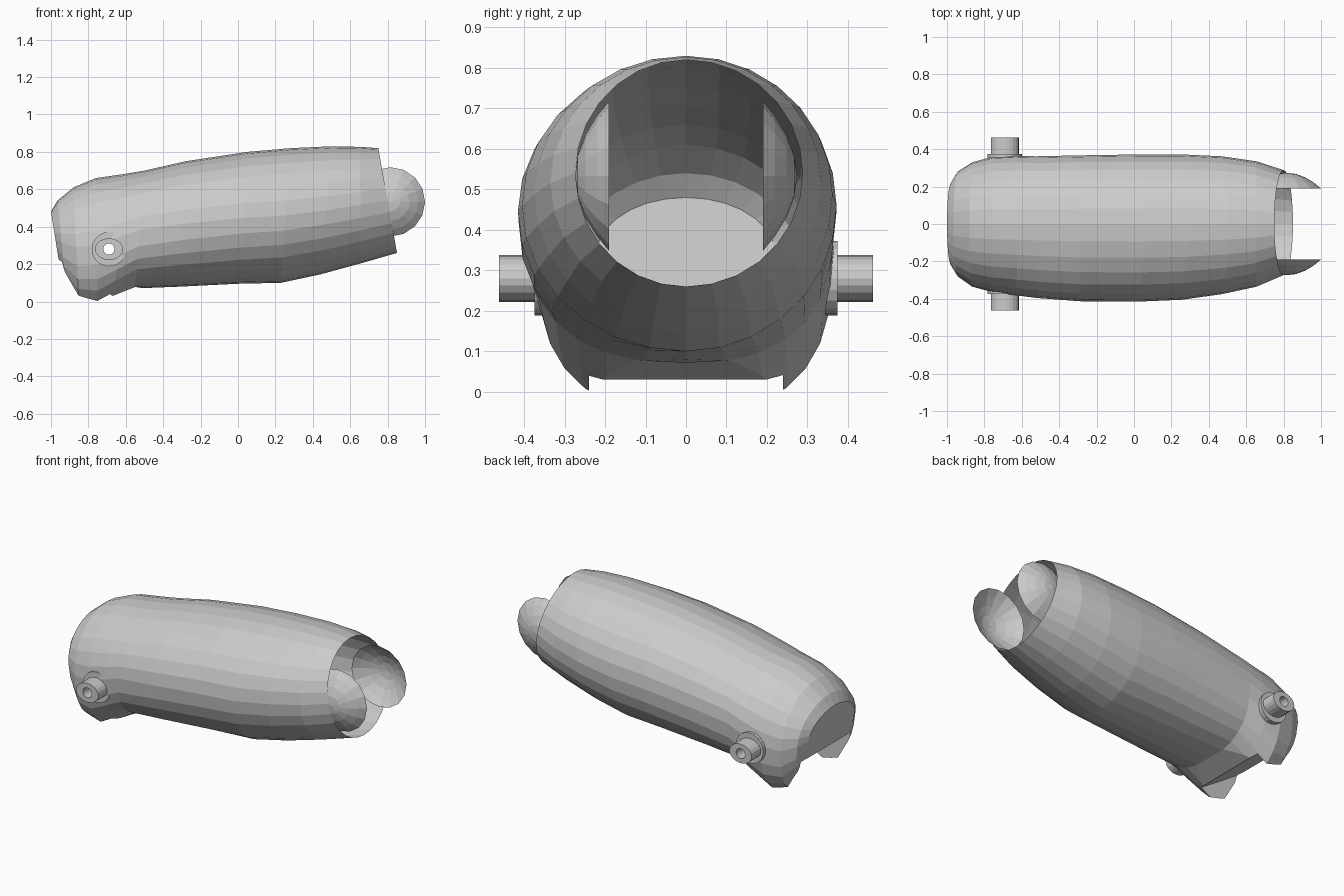
import bpy, bmesh
from math import sin, cos, pi, hypot

if "Cube" in bpy.data.objects:
    bpy.data.objects.remove(bpy.data.objects["Cube"])

PIN_X, PIN_Z = -0.69, 0.28


def make_object(name, bm):
    bmesh.ops.recalc_face_normals(bm, faces=bm.faces)
    mesh = bpy.data.meshes.new(name)
    bm.to_mesh(mesh)
    bm.free()
    obj = bpy.data.objects.new(name, mesh)
    bpy.context.collection.objects.link(obj)
    return obj


def power(v, p):
    return (1 if v >= 0 else -1) * abs(v) ** p


def skin(bm, rings):
    for a, b in zip(rings, rings[1:]):
        n = len(a)
        for i in range(n):
            bm.faces.new((a[i], a[(i + 1) % n], b[(i + 1) % n], b[i]))


def subtract(target, cutter):
    mod = target.modifiers.new("cut", 'BOOLEAN')
    mod.operation = 'DIFFERENCE'
    mod.solver = 'EXACT'
    mod.object = cutter
    bpy.context.view_layer.objects.active = target
    bpy.ops.object.modifier_apply(modifier=mod.name)
    cutter.hide_render = True
    bpy.data.objects.remove(cutter)


def turned(bm, profile, n=20):
    """Profile of (rx, rz, y) swept around the pin axis."""
    rings = []
    for rx, rz, y in profile:
        rings.append([bm.verts.new((PIN_X + rx * cos(2 * pi * i / n), y,
                                    PIN_Z + rz * sin(2 * pi * i / n))) for i in range(n)])
    skin(bm, rings)
    return rings


# Forearm shell: top x, top z, bottom x, bottom z, front width, back width, lower squareness
sections = [
    (-1.00, .48, -.955, .20, .22, .22, 2.8),
    (-.965, .54, -.92, .09, .28, .28, 2.8),
    (-.88, .61, -.85, -.03, .335, .33, 2.6),
    (-.76, .66, -.75, -.055, .365, .36, 2.5),
    (-.62, .68, -.66, .005, .38, .365, 2.5),
    (-.50, .70, -.55, .07, .395, .362, 2.4),
    (-.28, .75, -.30, .08, .413, .367, 2.2),
    (.05, .80, .00, .095, .415, .372, 2.1),
    (.28, .82, .23, .10, .405, .372, 2.0),
    (.50, .83, .44, .145, .375, .362, 2.0),
    (.65, .827, .66, .205, .335, .335, 2.0),
    (.75, .82, .85, .26, .273, .288, 2.0),
]
SIDES = 28
bm = bmesh.new()
rings = []
for xt, zt, xb, zb, wf, wb, e in sections:
    ring = []
    for i in range(SIDES):
        a = 2 * pi * i / SIDES
        p = 2 / e if sin(a) < 0 else 1
        c, s = power(cos(a), p), power(sin(a), p)
        t = (1 + s) / 2
        ring.append(bm.verts.new((xb + (xt - xb) * t, c * (wb if c > 0 else wf),
                                  zb + (zt - zb) * t)))
    rings.append(ring)
skin(bm, rings)
bm.faces.new(rings[0])
bm.faces.new(rings[-1])
shell = make_object("forearm_shell", bm)

# Slot between the two elbow lobes
bm = bmesh.new()
outline = [(-1.2, .386), (-.67, .03), (-.55, .078), (-.50, .07), (-.50, -.3), (-1.2, -.3)]
ends = [[bm.verts.new((x, y, z)) for x, z in outline] for y in (-.24, .24)]
skin(bm, ends)
for r in ends:
    bm.faces.new(r)
subtract(shell, make_object("slot_cutter", bm))

# Pin hole through both walls
bm = bmesh.new()
ends = turned(bm, [(.03, .03, -.6), (.03, .03, .6)])
for r in ends:
    bm.faces.new(r)
subtract(shell, make_object("hole_cutter", bm))

# Open the wrist end and the bore inside the shell
bm = bmesh.new()
bm.from_mesh(shell.data)
drop = []
for f in bm.faces:
    wrist = all(abs(v.co.x - (.85 - (v.co.z - .26) * .1 / .56)) < .004 for v in f.verts)
    bore = all(hypot(v.co.x - PIN_X, v.co.z - PIN_Z) < .035 for v in f.verts)
    if wrist or bore:
        drop.append(f)
bmesh.ops.delete(bm, geom=drop, context='FACES')
bm.to_mesh(shell.data)
bm.free()

for side, label in ((-1, "front"), (1, "back")):
    # Hollow elbow pin
    bm = bmesh.new()
    turned(bm, [(rx, rz, side * y) for rx, rz, y in
                ((.03, .03, .34), (.03, .03, .462), (.075, .058, .462), (.075, .058, .34))])
    make_object(label + "_elbow_pin", bm)

    # Washer around the pin
    bm = bmesh.new()
    turned(bm, [(rx, rz, side * y) for rx, rz, y in
                ((.07, .055, .374), (.092, .092, .374), (.092, .092, .345))])
    make_object(label + "_washer", bm)

    # Shallow wrist bowl, open towards the middle
    bm = bmesh.new()
    n = 16
    bowl = []
    for t in (1, .8, .55, .28):
        bowl.append([bm.verts.new((.815 + .185 * t * cos(2 * pi * i / n),
                                   side * (.19 + .084 * (1 - t * t)),
                                   .533 + .185 * t * sin(2 * pi * i / n)))
                     for i in range(n)])
    skin(bm, bowl)
    tip = bm.verts.new((.815, side * .274, .533))
    for i in range(n):
        bm.faces.new((bowl[-1][i], bowl[-1][(i + 1) % n], tip))
    make_object(label + "_wrist_bowl", bm)
